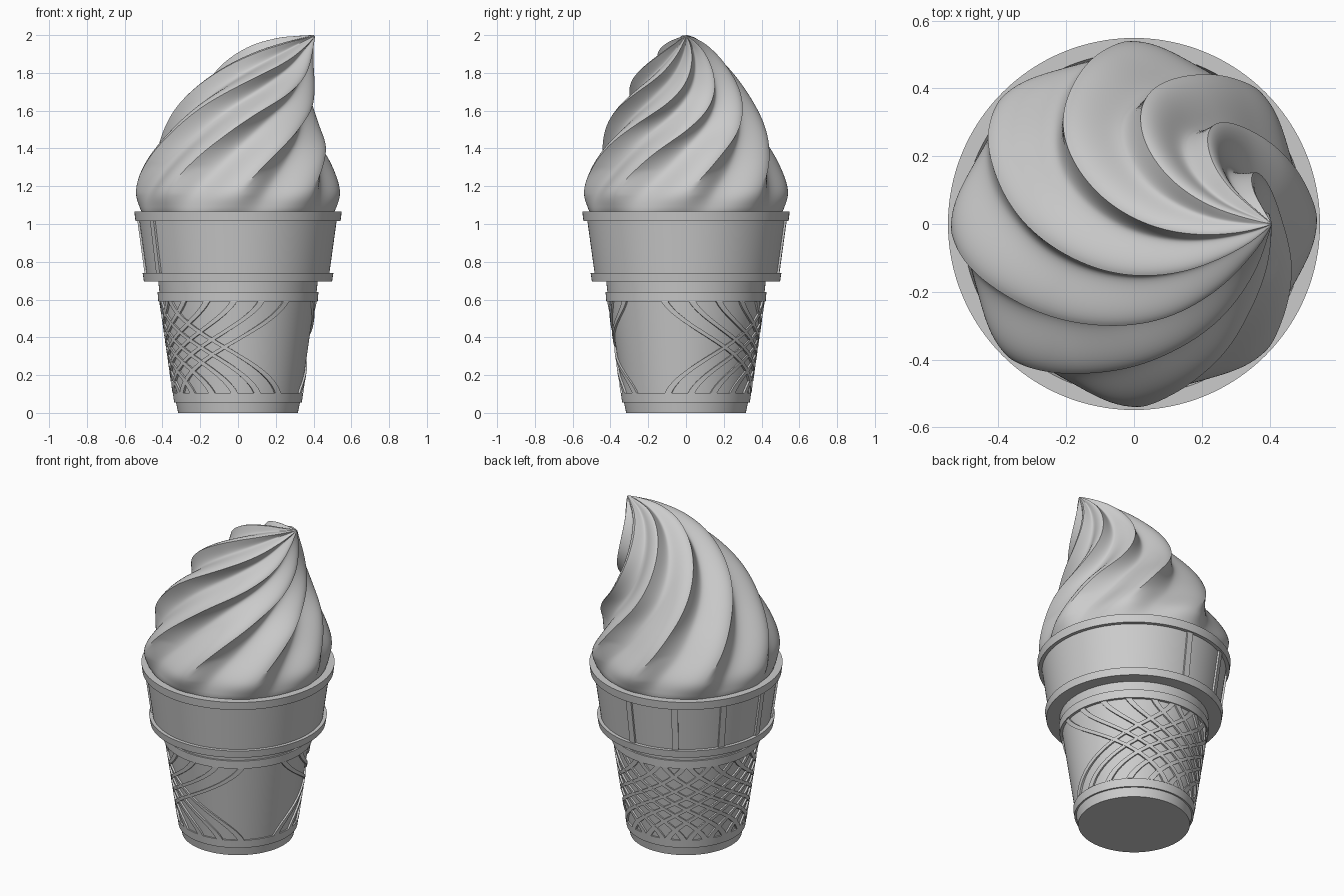
import bpy, bmesh, math
from math import radians, pi, sin, cos

if "Cube" in bpy.data.objects:
    bpy.data.objects.remove(bpy.data.objects["Cube"])


def finish(bm, name, angle=30):
    bmesh.ops.recalc_face_normals(bm, faces=bm.faces[:])
    me = bpy.data.meshes.new(name)
    bm.to_mesh(me)
    bm.free()
    ob = bpy.data.objects.new(name, me)
    bpy.context.collection.objects.link(ob)
    bpy.ops.object.select_all(action='DESELECT')
    ob.select_set(True)
    bpy.context.view_layer.objects.active = ob
    bpy.ops.object.shade_smooth_by_angle(angle=radians(angle))
    return ob


def skin(bm, rings):
    """Bridge consecutive vertex rings with quads."""
    for a, b in zip(rings, rings[1:]):
        n = len(a)
        for i in range(n):
            j = (i + 1) % n
            bm.faces.new((a[i], a[j], b[j], b[i]))


def strip(bm, a0, a1, z0, z1, r0, r1, half, height, steps):
    """Raised bar lying on a conical wall, S-curving from angle a0 to a1."""
    rings = []
    for k in range(steps + 1):
        s = k / steps
        e = .4 * s + .6 * s * s * (3 - 2 * s)
        a, z, r = a0 + (a1 - a0) * e, z0 + (z1 - z0) * s, r0 + (r1 - r0) * s
        d = half / r
        ring = []
        for da, rr in ((-d, r - .012), (-d, r + height), (d, r + height), (d, r - .012)):
            ring.append(bm.verts.new((rr * cos(a + da), rr * sin(a + da), z)))
        rings.append(ring)
    skin(bm, rings)
    bm.faces.new(rings[0])
    bm.faces.new(rings[-1])


# Wafer cup: revolved stepped profile
profile = [(.317, 0), (.328, .055), (.338, .055), (.345, .105), (.336, .105),
           (.406, .59), (.422, .59), (.426, .64), (.416, .64), (.422, .695),
           (.498, .695), (.505, .74), (.484, .74), (.522, 1.015),
           (.543, 1.015), (.549, 1.065), (.505, 1.065), (.495, 1.03)]
SEG = 128
bm = bmesh.new()
rings = [[bm.verts.new((r * cos(2 * pi * i / SEG), r * sin(2 * pi * i / SEG), z))
          for i in range(SEG)] for r, z in profile]
skin(bm, rings)
bm.faces.new(rings[0])
bm.faces.new(rings[-1])
finish(bm, "wafer_cup", 25)

# Crossed waffle bars around the back-left of the lower cup
CENTER = 146
bm = bmesh.new()
N, HALF_RANGE, HALF_SWEEP = 12, 113, 49
for i in range(N):
    mid = CENTER - HALF_RANGE + 2 * HALF_RANGE * i / (N - 1)
    for sgn in (-1, 1):
        strip(bm, radians(mid - sgn * HALF_SWEEP), radians(mid + sgn * HALF_SWEEP),
              .104, .591, .336, .406, .018, .011, 24)
finish(bm, "waffle_lattice")

# Upright ribs on the upper cup
bm = bmesh.new()
for i in range(-2, 3):
    a = radians(149 + 31 * i)
    strip(bm, a, a, .739, 1.016, .484, .522, .018, .011, 1)
finish(bm, "cup_ribs")

# Soft-serve swirl: tilting lobed sections
# left x, left z, right x, right z, half depth, groove depth, twist (degrees)
sections = [(-.490, 1.030, .490, 1.030, .490, .00, -6),
            (-.522, 1.090, .522, 1.090, .522, .045, -3),
            (-.540, 1.180, .540, 1.170, .540, .10, 2),
            (-.508, 1.310, .520, 1.280, .512, .15, 13),
            (-.430, 1.460, .488, 1.390, .462, .18, 27),
            (-.300, 1.650, .435, 1.510, .390, .21, 48),
            (-.120, 1.825, .412, 1.640, .300, .25, 72),
            (.050, 1.935, .405, 1.760, .205, .29, 91),
            (.200, 1.985, .402, 1.870, .120, .32, 105),
            (.320, 1.998, .404, 1.945, .055, .32, 114),
            (.402, 2.000, .408, 1.992, .004, .20, 120)]


def spline(t):
    """Catmull-Rom interpolation through the sections."""
    k = min(int(t), len(sections) - 2)
    u = t - k
    p = [sections[max(0, min(len(sections) - 1, k + o))] for o in (-1, 0, 1, 2)]
    return [.5 * (2 * b + (c - a) * u + (2 * a - 5 * b + 4 * c - d) * u * u
                  + (3 * b - a - 3 * c + d) * u ** 3) for a, b, c, d in zip(*p)]


def lobe(u, soft):
    """One lobe: quick drop after the crest (rounded near the cup), broad rise to the next."""
    if u < .4:
        v = u / .4
        return soft * (1 + cos(pi * v)) / 2 + (1 - soft) * (1 - v) ** 1.6
    return (1 - cos(pi * (u - .4) / .6)) / 2


LOBES, PER, SUB = 8, 24, 10
bm = bmesh.new()
rings = []
for k in range((len(sections) - 1) * SUB + 1):
    lx, lz, rx, rz, hy, amp, tw = spline(k / SUB)
    cx, cz, ax, az = (lx + rx) / 2, (lz + rz) / 2, (rx - lx) / 2, (rz - lz) / 2
    soft = max(0, min(1, 1 - (k / SUB - 1.8) / 1.2))
    ring = []
    for i in range(LOBES * PER):
        th = 2 * pi * i / (LOBES * PER) + radians(tw)
        r = 1 - amp * (1 - lobe((i % PER) / PER, soft))
        ring.append(bm.verts.new((cx + ax * r * cos(th), hy * r * sin(th), cz + az * r * cos(th))))
    rings.append(ring)
skin(bm, rings)
bm.faces.new(rings[0])
bm.faces.new(rings[-1])
finish(bm, "soft_serve_swirl", 35)
